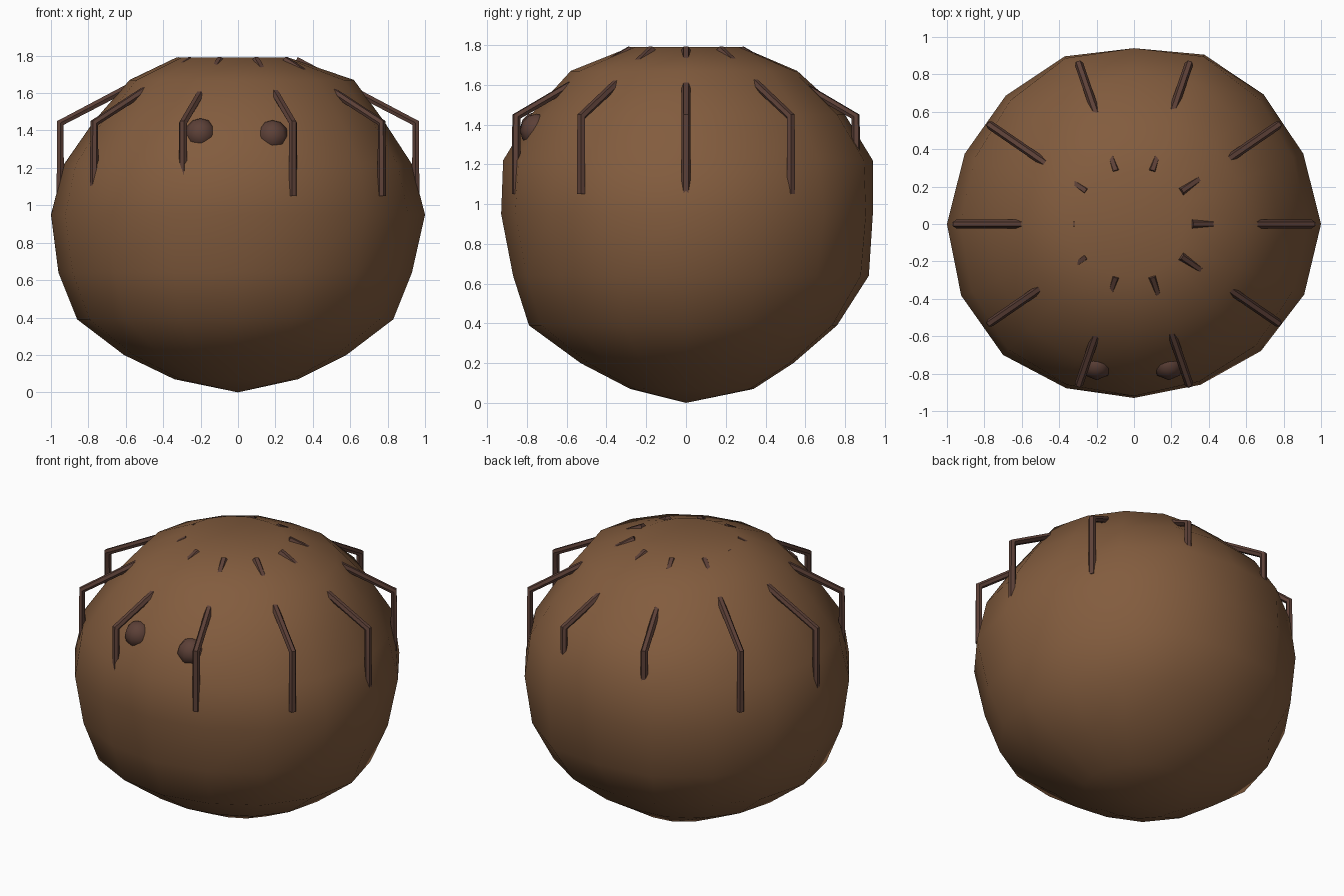
import bpy, math

if "Cube" in bpy.data.objects:
    bpy.data.objects.remove(bpy.data.objects["Cube"])


def material(name, rgb):
    m = bpy.data.materials.new(name)
    m.diffuse_color = (*rgb, 1)
    m.use_nodes = True
    m.node_tree.nodes["Principled BSDF"].inputs["Base Color"].default_value = m.diffuse_color
    return m


BODY = material("warm brown", (0.225, 0.107, 0.048))
DARK = material("dark brown", (0.107, 0.051, 0.038))


def mesh_object(name, verts, faces, mat):
    me = bpy.data.meshes.new(name)
    me.from_pydata(verts, [], faces)
    me.materials.append(mat)
    me.polygons.foreach_set("use_smooth", [True] * len(me.polygons))
    ob = bpy.data.objects.new(name, me)
    bpy.context.collection.objects.link(ob)
    return ob


# Body: uneven low-poly ball, lofted between four meridian profiles
Z = [0.07, 0.20, 0.39, 0.64, 0.95, 1.22, 1.45, 1.67, 1.79]
SIDES = [
    [0.32, 0.58, 0.83, 0.93, 1.00, 0.93, 0.78, 0.62, 0.27],  # right
    [0.34, 0.54, 0.76, 0.92, 0.94, 0.94, 0.80, 0.56, 0.28],  # back
    [0.34, 0.61, 0.86, 0.96, 1.00, 0.93, 0.77, 0.58, 0.33],  # left
    [0.28, 0.53, 0.79, 0.87, 0.93, 0.92, 0.78, 0.58, 0.28],  # front
]
# Equator radius for each of the sixteen columns
EQUATOR = [1.0, 0.98, 0.98, 0.98, 0.94, 0.97, 0.97, 0.98,
           1.0, 1.0, 0.99, 0.95, 0.93, 0.93, 0.96, 0.985]
N = len(EQUATOR)
verts = [(0, 0, 0)]
for k, z in enumerate(Z):
    for i in range(N):
        a = math.tau * i / N
        q, w = i // 4, math.sin(math.tau * (i % 4) / N) ** 2
        p0, p1 = SIDES[q], SIDES[(q + 1) % 4]
        r = p0[k] * (1 - w) + p1[k] * w
        r *= EQUATOR[i] / (p0[4] * (1 - w) + p1[4] * w)
        verts.append((r * math.cos(a), r * math.sin(a), z))
verts.append((0, 0, 1.78))
top = len(verts) - 1
faces = []
for i in range(N):
    j = (i + 1) % N
    faces.append((0, 1 + j, 1 + i))
    for k in range(len(Z) - 1):
        a, b = 1 + k * N, 1 + (k + 1) * N
        faces.append((a + i, a + j, b + j, b + i))
    last = 1 + (len(Z) - 1) * N
    faces.append((last + i, last + j, top))
mesh_object("body", verts, faces, BODY)

# Eyes: small low-poly balls half sunk in the front
for side, x, z in (("left", -0.2, 1.38), ("right", 0.185, 1.37)):
    bpy.ops.mesh.primitive_uv_sphere_add(segments=8, ring_count=6, radius=0.085,
                                         location=(x, -0.75, z))
    eye = bpy.context.object
    eye.name = side + "_eye"
    eye.data.materials.append(DARK)
    bpy.ops.object.shade_smooth()

# Legs: ten bent rods spreading from the crown and dropping at the knee
for i in range(10):
    a = math.tau * i / 10
    cu = bpy.data.curves.new("leg", 'CURVE')
    cu.dimensions = '3D'
    cu.bevel_depth = 0.023
    cu.bevel_resolution = 1
    cu.use_fill_caps = True
    sp = cu.splines.new('POLY')
    path = [(0.31, 1.775), (0.95, 1.44), (0.95, 1.05)]
    sp.points.add(len(path) - 1)
    for p, (r, z) in zip(sp.points, path):
        p.co = (r * math.cos(a), 0.945 * r * math.sin(a), z, 1)
    cu.materials.append(DARK)
    leg = bpy.data.objects.new(f"leg_{i + 1}", cu)
    bpy.context.collection.objects.link(leg)
    bpy.ops.object.select_all(action='DESELECT')
    leg.select_set(True)
    bpy.context.view_layer.objects.active = leg
    bpy.ops.object.convert(target='MESH')
    bpy.ops.object.shade_smooth_by_angle(angle=math.radians(40))
